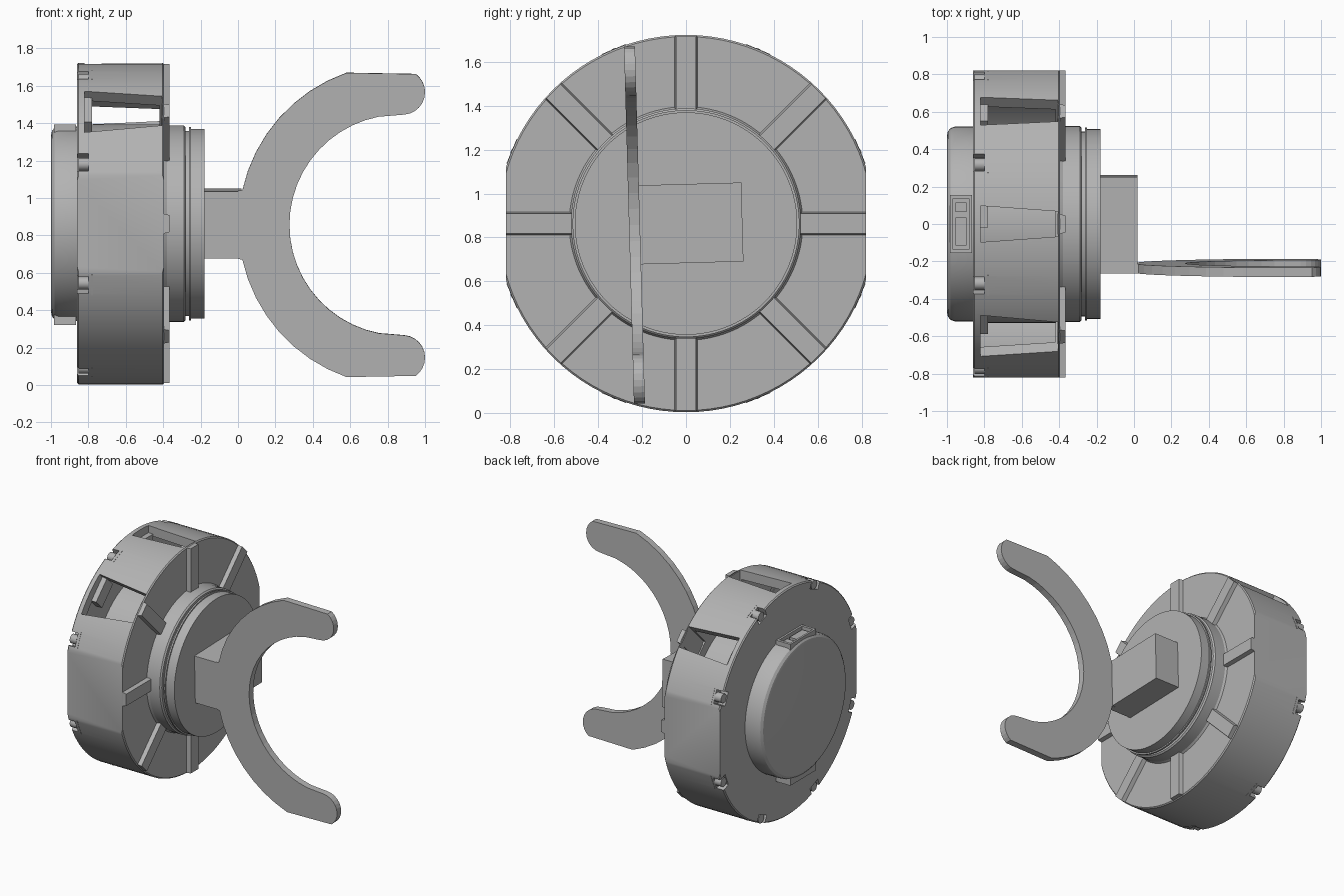
import bpy, bmesh, math
from mathutils import Matrix

if "Cube" in bpy.data.objects:
    bpy.data.objects.remove(bpy.data.objects["Cube"])

CZ = 0.863
AXIS = Matrix.Translation((0, 0, CZ))

grey = bpy.data.materials.new("machined_grey")
grey.use_nodes = True
grey.diffuse_color = (0.45, 0.45, 0.45, 1)
grey.node_tree.nodes["Principled BSDF"].inputs["Base Color"].default_value = (0.45, 0.45, 0.45, 1)


def finish(name, bm, matrix=AXIS):
    bmesh.ops.recalc_face_normals(bm, faces=bm.faces)
    bm.transform(matrix)
    mesh = bpy.data.meshes.new(name)
    bm.to_mesh(mesh)
    bm.free()
    mesh.materials.append(grey)
    ob = bpy.data.objects.new(name, mesh)
    bpy.context.collection.objects.link(ob)
    return ob


def activate(ob):
    bpy.ops.object.select_all(action='DESELECT')
    ob.select_set(True)
    bpy.context.view_layer.objects.active = ob


def smooth(ob):
    activate(ob)
    bpy.ops.object.shade_smooth_by_angle(angle=math.radians(25))


def lathe(name, profile, closed=False, steps=96):
    """Turn (x, radius) points around the x axis."""
    bm = bmesh.new()
    vs = [bm.verts.new((x, r, 0)) for x, r in profile]
    pairs = list(zip(vs, vs[1:] + vs[:1])) if closed else list(zip(vs, vs[1:]))
    edges = [bm.edges.new(p) for p in pairs]
    bmesh.ops.spin(bm, geom=vs + edges, cent=(0, 0, 0), axis=(1, 0, 0),
                   angle=math.tau, steps=steps, use_duplicate=False)
    bmesh.ops.remove_doubles(bm, verts=bm.verts, dist=0.0005)
    return finish(name, bm)


def wedge(name, x0, x1, r0, r1, w0, w1, degrees=0, shift=0):
    """Block at an angle about the axis; half width w0 at x0 tapers to w1 at x1."""
    bm = bmesh.new()
    bmesh.ops.create_cube(bm, size=2)
    for v in bm.verts:
        front = v.co.x > 0
        v.co.z = v.co.z * (w1 if front else w0) + shift
        v.co.x = x1 if front else x0
        v.co.y = r1 if v.co.y > 0 else r0
    return finish(name, bm, AXIS @ Matrix.Rotation(math.radians(degrees), 4, 'X'))


def boolean(ob, cutter, operation='DIFFERENCE'):
    mod = ob.modifiers.new("cut", 'BOOLEAN')
    mod.operation, mod.object, mod.solver = operation, cutter, 'EXACT'
    activate(ob)
    bpy.ops.object.modifier_apply(modifier=mod.name)
    bpy.data.objects.remove(cutter)


# Main housing: hollow drum with flattened sides
housing = lathe("housing", [(-0.86, 0), (-0.86, 0.852), (-0.852, 0.86),
                            (-0.403, 0.86), (-0.395, 0.852), (-0.395, 0)])
boolean(housing, lathe("cavity", [(-0.83, 0.53), (-0.83, 0.79),
                                  (-0.42, 0.79), (-0.42, 0.53)], closed=True))
boolean(housing, wedge("side_trim", -2, 2, -0.82, 0.82, 2, 2), 'INTERSECT')

# Tapered openings in the upper rim
for angle, back, front in ((45, 0.105, 0.08), (90, 0.097, 0.067), (135, 0.155, 0.11)):
    boolean(housing, wedge("opening", -0.82, -0.405, 0.6, 1, back, front, angle))
    wedge("opening_tab", -0.83, -0.78, 0.7, 0.8, back * 0.6, back * 0.6, angle, -back * 0.4)

# Rim screws in notches, each with a thin raised line beside it
for i in range(8):
    a = 22.5 + 45 * i
    boolean(housing, wedge("notch", -0.9, -0.80, 0.8, 1, 0.05, 0.05, a))
    bm = bmesh.new()
    bmesh.ops.create_cone(bm, cap_ends=True, segments=20, radius1=0.034, radius2=0.034, depth=0.055)
    place = (AXIS @ Matrix.Rotation(math.radians(a), 4, 'X')
             @ Matrix.Translation((-0.826, 0.83, 0)) @ Matrix.Rotation(math.pi / 2, 4, 'Y'))
    smooth(finish("rim_screw", bm, place))
    wedge("rim_line", -0.784, -0.777, 0.85, 0.861, 0.06, 0.06, a)
smooth(housing)

# Radial ribs on the front face
for i in range(8):
    length = 0.82 if i % 4 == 0 else 0.853
    wedge("front_rib", -0.41, -0.365, 0.5, length, 0.056, 0.045, 45 * i)

# Stepped hub with groove and flange
smooth(lathe("hub", [(-0.40, 0), (-0.40, 0.535), (-0.38, 0.525), (-0.29, 0.525), (-0.28, 0.515),
                     (-0.28, 0.495), (-0.262, 0.495), (-0.262, 0.517), (-0.25, 0.517),
                     (-0.25, 0.507), (-0.18, 0.507), (-0.18, 0)]))

# Rear cap with rounded edge and two connector sockets
cap = lathe("rear_cap", [(-0.85, 0), (-0.85, 0.52), (-0.96, 0.52), (-0.982, 0.512),
                         (-0.995, 0.495), (-1.0, 0.47), (-1.0, 0)])
for angle, top in ((90, 0.53), (270, 0.543)):
    boolean(cap, wedge("socket_seat", -0.975, -0.875, 0.45, 0.6, 0.14, 0.14, angle))
    frame = wedge("socket_frame", -0.985, -0.865, 0.44, top, 0.155, 0.155, angle)
    boolean(frame, wedge("socket_hole", -0.97, -0.88, 0.47, 0.6, 0.135, 0.135, angle))
    for shift, half in ((0.04, 0.075), (-0.09, 0.025)):
        wedge("socket_plug", -0.955, -0.895, 0.46, 0.515, half, half, angle, shift)
smooth(cap)

# Mounting block and C-shaped fork share a slight roll
ROLL = 1.6
TILT = AXIS @ Matrix.Rotation(math.radians(ROLL), 4, 'X')
wedge("mounting_block", -0.19, 0.02, -0.26, 0.257, 0.18, 0.18, ROLL)


def arc(cx, cz, r, start, end, n):
    angles = [math.radians(start + (end - start) * i / n) for i in range(n + 1)]
    return [(cx + r * math.cos(t), cz + r * math.sin(t)) for t in angles]


half = [(0.0, 0.183)] + arc(0.865, 0, 0.862, 167.7, 109.3, 8)
half += arc(0.88, 0.71, 0.12, 54, -85, 10)
half += arc(0.865, 0, 0.59, 101, 180, 11)
outline = half + [(x, -z) for x, z in reversed(half[:-1])]
bm = bmesh.new()
face = bm.faces.new([bm.verts.new((x, -0.26, z)) for x, z in outline])
side = bmesh.ops.extrude_face_region(bm, geom=[face])["geom"]
bmesh.ops.translate(bm, vec=(0, 0.05, 0),
                    verts=[g for g in side if isinstance(g, bmesh.types.BMVert)])
finish("fork", bm, TILT)
